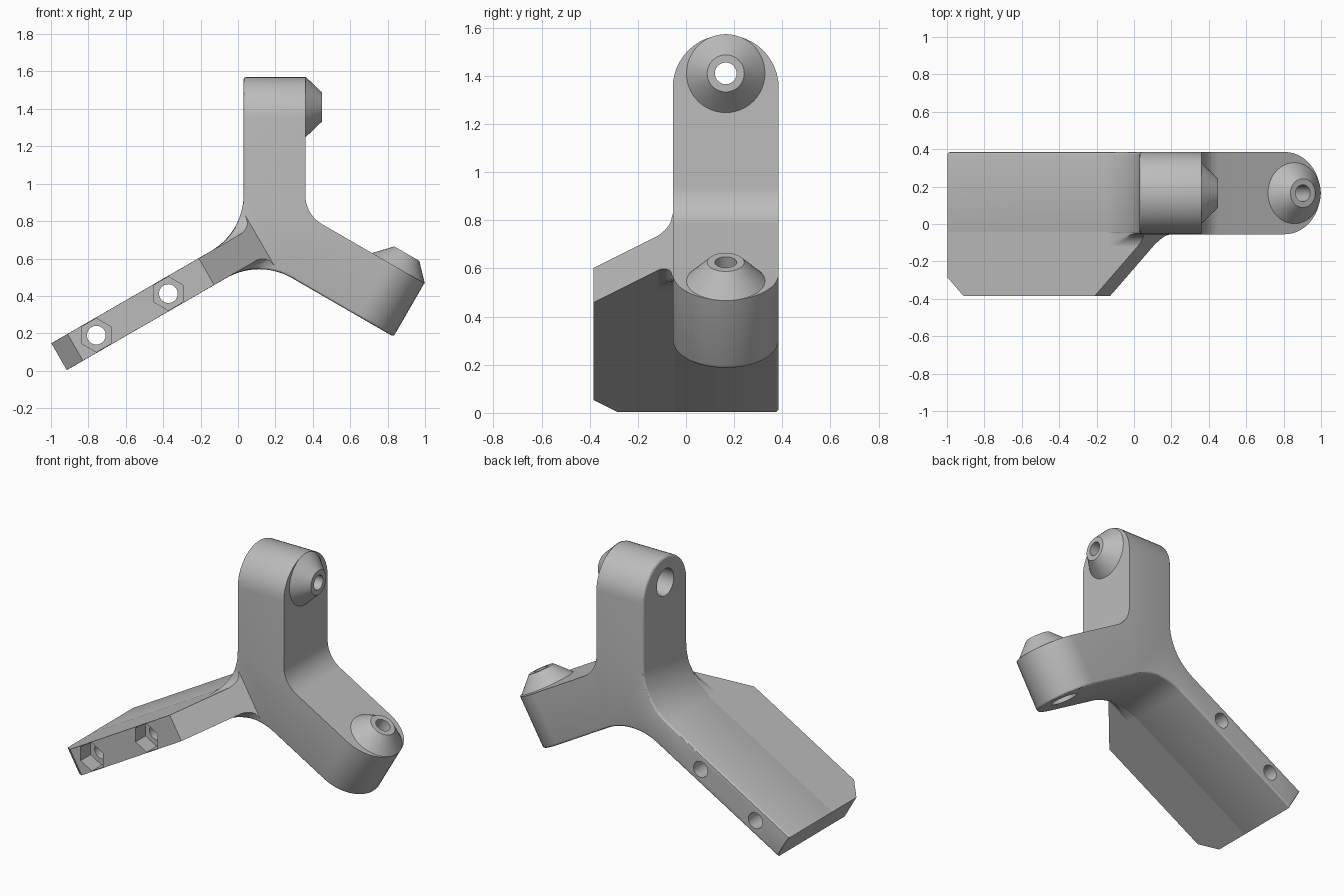
import bpy, bmesh, math
from mathutils import Vector
from mathutils.geometry import intersect_line_line

cube = bpy.data.objects.get("Cube")
if cube:
    bpy.data.objects.remove(cube, do_unlink=True)

HUB = Vector((0.195, 0, 0.74))
RIGHT, UP, PLATE = -30, 90, 210           # arm directions in degrees
ARM_H, PLATE_H = 0.165, 0.083             # half thicknesses
Y0, Y1 = -0.055, 0.385                    # front and back of the arms
Y_MID, CAP_R = 0.165, 0.22
ARM_L, PLATE_L = 0.61, 1.33
BORE_AT = 0.67

grey = bpy.data.materials.new("light grey")
grey.use_nodes = True
grey.diffuse_color = (0.5, 0.5, 0.5, 1)
grey.node_tree.nodes["Principled BSDF"].inputs["Base Color"].default_value = (0.5, 0.5, 0.5, 1)


def place(angle, along, off, y=0.0):
    """Point in an arm's frame: along the arm, off its axis, at depth y."""
    a = math.radians(angle)
    u = Vector((math.cos(a), 0, math.sin(a)))
    v = Vector((-math.sin(a), 0, math.cos(a)))
    return HUB + u * along + v * off + Vector((0, y, 0))


def finish(bm, name):
    bmesh.ops.recalc_face_normals(bm, faces=bm.faces)
    mesh = bpy.data.meshes.new(name)
    bm.to_mesh(mesh)
    bm.free()
    mesh.materials.append(grey)
    obj = bpy.data.objects.new(name, mesh)
    bpy.context.collection.objects.link(obj)
    return obj


def prism(name, bottom, top):
    """Closed solid between two matching rings of points."""
    bm = bmesh.new()
    a = [bm.verts.new(p) for p in bottom]
    b = [bm.verts.new(p) for p in top]
    bm.faces.new(a)
    bm.faces.new(b)
    for i in range(len(a)):
        j = (i + 1) % len(a)
        bm.faces.new((a[i], a[j], b[j], b[i]))
    return finish(bm, name)


def tube(name, p0, p1, r0, r1, ref, sides=48):
    """Cylinder, cone or hexagon between two points."""
    side = (p1 - p0).normalized().cross(ref)
    turn = [2 * math.pi * k / sides for k in range(sides)]
    spokes = [ref * math.cos(t) + side * math.sin(t) for t in turn]
    return prism(name, [p0 + s * r0 for s in spokes], [p1 + s * r1 for s in spokes])


def fillet(p, p_in, n, n_in, r, steps=14):
    """Arc between the line p_in-p and the line n_in-n."""
    c = intersect_line_line(p, p_in, n, n_in)[0]
    d1, d2 = (p - c).normalized(), (n - c).normalized()
    half = d1.angle(d2) / 2
    mid = c + (d1 + d2).normalized() * (r / math.sin(half))
    t = r / math.tan(half)
    s, e = c + d1 * t - mid, c + d2 * t - mid
    return [mid + s.lerp(e, k / steps).normalized() * r for k in range(steps + 1)]


def corner(a, a_len, a_off, b, b_len, b_off, r):
    return fillet(place(a, a_len, a_off), place(a, 0, a_off),
                  place(b, b_len, b_off), place(b, 0, b_off), r)


def build_body():
    # three-armed outline, counted round from the right arm
    cone_side = [place(RIGHT, ARM_L, ARM_H)]
    cone_side += corner(RIGHT, ARM_L, ARM_H, UP, ARM_L, -ARM_H, 0.18)
    cone_side += [place(UP, ARM_L, -ARM_H)]
    left = [place(UP, ARM_L, ARM_H)]
    left += corner(UP, ARM_L, ARM_H, PLATE, PLATE_L, -PLATE_H, 0.35)
    left += [place(PLATE, PLATE_L, -PLATE_H), place(PLATE, PLATE_L, PLATE_H)]
    left += corner(PLATE, PLATE_L, PLATE_H, RIGHT, ARM_L, -ARM_H, 0.35)
    left += [place(RIGHT, ARM_L, -ARM_H)]
    outline = cone_side + left
    bm = bmesh.new()
    front = [bm.verts.new(p + Vector((0, Y0, 0))) for p in outline]
    back = [bm.verts.new(p + Vector((0, Y1, 0))) for p in outline]
    bm.faces.new(front)
    bm.faces.new(back)
    n, m = len(outline), len(cone_side)
    sharp = set(front[:m] + back[:m])
    for i in range(n):
        j = (i + 1) % n
        if i not in (m - 1, n - 1):
            bm.faces.new((front[i], front[j], back[j], back[i]))
    # rounded arm ends
    for angle, ia, ib in ((UP, m - 1, m), (RIGHT, 0, n - 1)):
        loops = []
        for i, sign in ((ia, 1 if angle == RIGHT else -1), (ib, -1 if angle == RIGHT else 1)):
            loop = [front[i]]
            for k in range(1, 24):
                t = math.pi * k / 24
                loop.append(bm.verts.new(place(angle, ARM_L + CAP_R * math.sin(t),
                                               sign * ARM_H, Y_MID - CAP_R * math.cos(t))))
            loop.append(back[i])
            bm.faces.new(loop)
            loops.append(loop)
        sharp.update(loops[0])
        for k in range(24):
            bm.faces.new((loops[0][k], loops[0][k + 1], loops[1][k + 1], loops[1][k]))
    bmesh.ops.recalc_face_normals(bm, faces=bm.faces)
    # soften rims, leaving the cone side crisp
    rims = [e for e in bm.edges
            if e.calc_face_angle(0) > 0.9
            and not any(v in sharp for v in e.verts)
            and abs(e.verts[0].co.y - e.verts[1].co.y) < 0.2]
    bmesh.ops.bevel(bm, geom=rims, offset=0.014, segments=3, profile=0.5,
                    affect='EDGES', clamp_overlap=True)
    return finish(bm, "three_arm_body")


def build_wing():
    # front half of the plate, with clipped corner and diagonal brace edge
    shape = [(PLATE_L, 0), (PLATE_L, -0.285), (PLATE_L - 0.1, -0.385),
             (0.42, -0.385), (0.09, Y0), (0.09, 0)]
    h = PLATE_H - 0.0005
    return prism("plate_wing", [place(PLATE, d, -h, y) for d, y in shape],
                 [place(PLATE, d, h, y) for d, y in shape])


def build_flare():
    # blend between the front of the body and the wing
    r, big, end, cols = 0.07, 0.35, 0.34, 14
    bm = bmesh.new()
    rows = {1: [], -1: []}
    for s in [-0.03] + [r * k / 8 for k in range(9)]:
        reach = max(s, 0)
        rise = r - math.sqrt(r * r - (r - reach) ** 2)
        for sign in rows:
            row = []
            for c in range(cols + 1):
                d = 0.09 + reach + (end - 0.09 - reach) * c / cols
                arm = big - math.sqrt(big ** 2 - (end - d) ** 2)
                off = PLATE_H - 0.001 + min(arm, rise)
                row.append(bm.verts.new(place(PLATE, d, sign * off, Y0 - s)))
            rows[sign].append(row)
    for grid in rows.values():
        for a, b in zip(grid, grid[1:]):
            for c in range(cols):
                bm.faces.new((a[c], a[c + 1], b[c + 1], b[c]))
    for k in range(len(rows[1]) - 1):
        a, b = rows[1], rows[-1]
        bm.faces.new((a[k][0], a[k + 1][0], b[k + 1][0], b[k][0]))
    return finish(bm, "wing_flare")


def cut(obj, cutters):
    for c in cutters:
        mod = obj.modifiers.new("cut", 'BOOLEAN')
        mod.operation, mod.solver, mod.object = 'DIFFERENCE', 'EXACT', c
    graph = bpy.context.evaluated_depsgraph_get()
    mesh = bpy.data.meshes.new_from_object(obj.evaluated_get(graph))
    obj.modifiers.clear()
    obj.data = mesh


body, wing, flare = build_body(), build_wing(), build_flare()
Y, Z = Vector((0, 1, 0)), Vector((0, 0, 1))

# cone seats and their stepped bores
cones, bores, recesses = [], [], []
for name, angle, s in (("upper", UP, -1), ("right", RIGHT, 1)):
    def at(off):
        return place(angle, BORE_AT, s * off, Y_MID)
    cones.append(tube(name + "_cone", at(ARM_H), at(ARM_H + 0.09), 0.163, 0.077, Y))
    bores.append(tube(name + "_bore", at(-0.4), at(0.4), 0.045, 0.045, Y))
    recesses.append(tube(name + "_recess", at(-0.4), at(-ARM_H + 0.25), 0.085, 0.085, Y))

# plate bolt holes with hexagonal pockets at the front
bolts, pockets = [], []
for d in (0.655, 1.1):
    bolts.append(tube("bolt_hole", place(PLATE, d, 0, -0.6), place(PLATE, d, 0, 0.6), 0.05, 0.05, Z))
    pockets.append(tube("nut_pocket", place(PLATE, d, 0, -0.6), place(PLATE, d, 0, -0.285),
                        0.09, 0.09, Z, sides=6))

cut(body, bores + recesses + bolts)
cut(wing, bolts + pockets)
for cone, bore in zip(cones, bores):
    cut(cone, [bore])
for helper in bores + recesses + bolts + pockets:
    bpy.data.objects.remove(helper, do_unlink=True)

# smooth curved surfaces, keep corners crisp
bpy.ops.object.select_all(action='DESELECT')
for obj in [body, wing, flare] + cones:
    obj.select_set(True)
bpy.context.view_layer.objects.active = body
bpy.ops.object.shade_smooth_by_angle(angle=math.radians(30))
